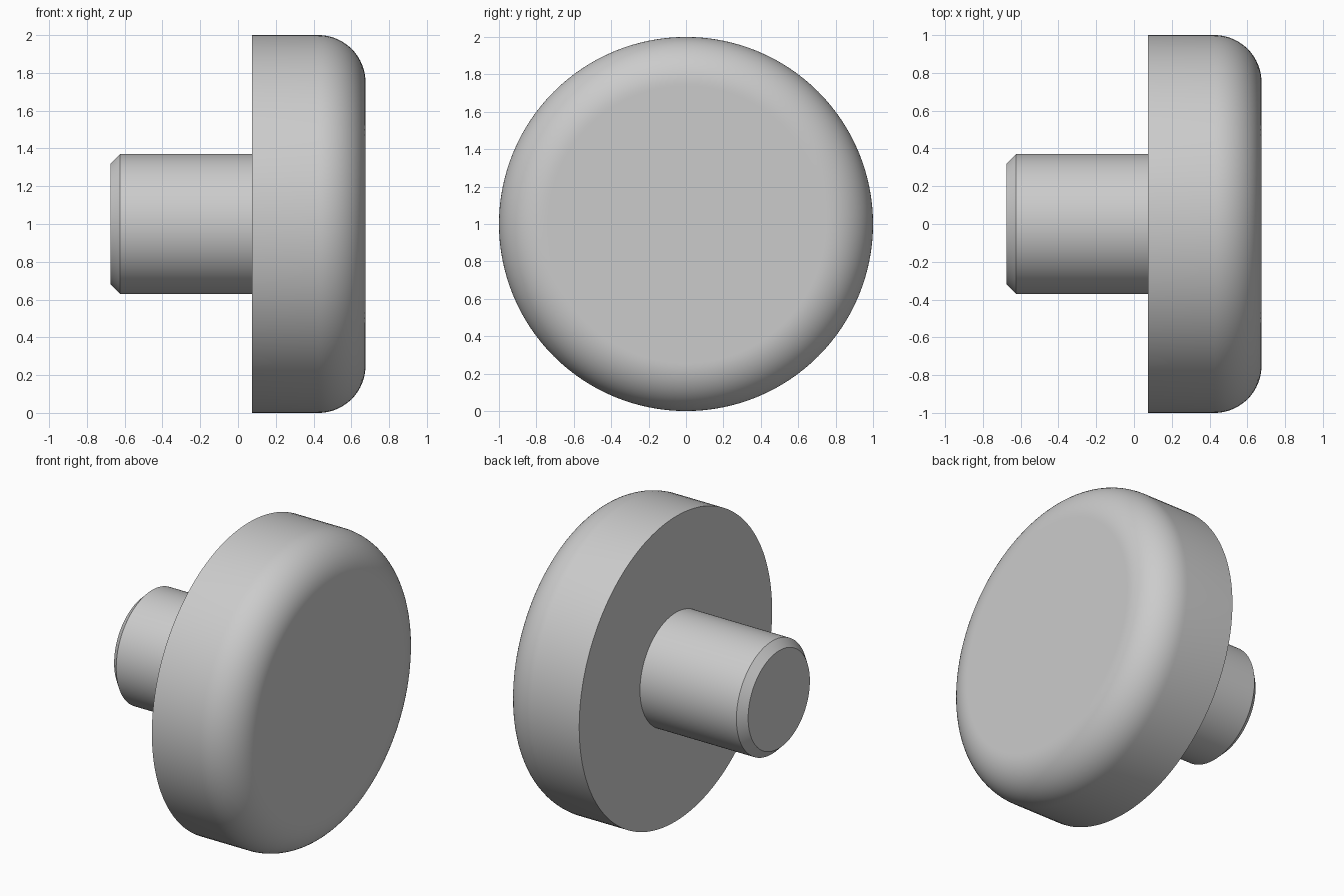
import bpy
import bmesh
from math import sin, cos, pi, radians
from mathutils import Matrix, Vector

cube = bpy.data.objects.get("Cube")
if cube:
    bpy.data.objects.remove(cube, do_unlink=True)

grey = bpy.data.materials.new("plain grey")
grey.use_nodes = True
grey.diffuse_color = (0.6, 0.6, 0.6, 1)
grey.node_tree.nodes["Principled BSDF"].inputs["Base Color"].default_value = grey.diffuse_color

STEPS = 128
AXIS_HEIGHT = 1.0


def turned_part(name, profile):
    """Revolve (x, radius) points about the x axis and cap both ends."""
    bm = bmesh.new()
    rings = []
    for x, r in profile:
        rings.append([bm.verts.new((x, r * cos(2 * pi * i / STEPS), r * sin(2 * pi * i / STEPS)))
                      for i in range(STEPS)])
    for a, b in zip(rings, rings[1:]):
        for i in range(STEPS):
            j = (i + 1) % STEPS
            bm.faces.new((a[i], a[j], b[j], b[i]))
    bm.faces.new(rings[0])
    bm.faces.new(rings[-1])
    bmesh.ops.recalc_face_normals(bm, faces=bm.faces)
    mesh = bpy.data.meshes.new(name)
    bm.to_mesh(mesh)
    bm.free()
    mesh.materials.append(grey)
    obj = bpy.data.objects.new(name, mesh)
    obj.location.z = AXIS_HEIGHT
    bpy.context.collection.objects.link(obj)
    bpy.ops.object.select_all(action="DESELECT")
    obj.select_set(True)
    bpy.context.view_layer.objects.active = obj
    bpy.ops.object.shade_smooth_by_angle(angle=radians(30))
    return obj


# Round head: sharp back rim, rounded outer rim
BACK, FRONT, RADIUS, FILLET = 0.075, 0.675, 1.0, 0.25
SEGMENTS = 20
head = [(BACK, RADIUS)]
for k in range(SEGMENTS + 1):
    a = pi / 2 * k / SEGMENTS
    head.append((FRONT - FILLET + FILLET * sin(a), RADIUS - FILLET + FILLET * cos(a)))
# narrow flat ring keeps the front face evenly shaded
head.append((FRONT, RADIUS - FILLET - 0.01))
turned_part("round_head", head)

# Shaft with chamfered tip, set slightly into the head
TIP, SHAFT, CHAMFER = -0.675, 0.37, 0.05
turned_part("shaft", [(TIP, SHAFT - CHAMFER), (TIP + CHAMFER, SHAFT), (BACK + 0.02, SHAFT)])
